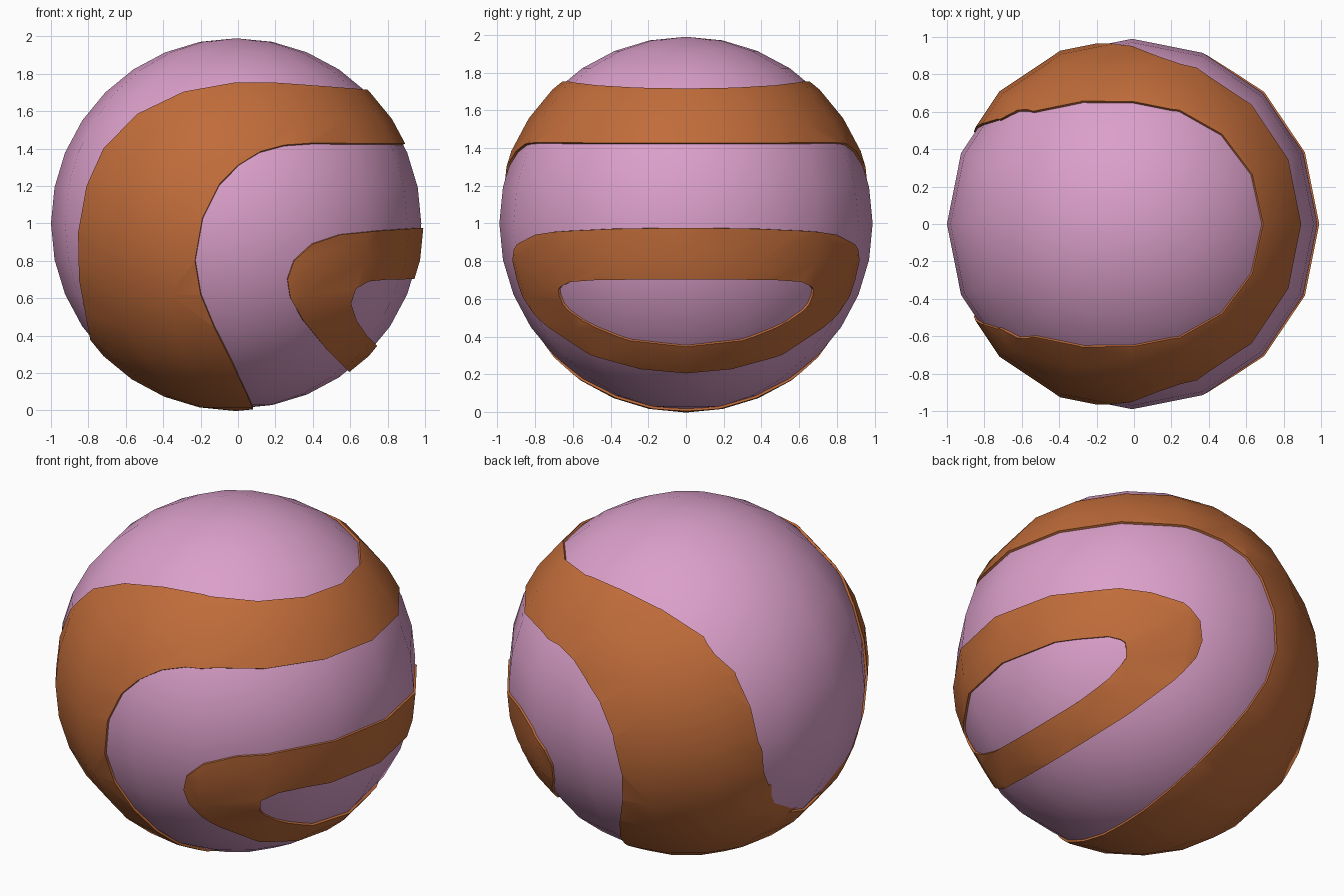
import bpy, bmesh, math
from mathutils import Vector

if "Cube" in bpy.data.objects:
    bpy.data.objects.remove(bpy.data.objects["Cube"])

CENTRE = Vector((-0.01, 0, 1.0))
BALL_R, BAND_R = 0.99, 1.003


def material(name, rgb):
    m = bpy.data.materials.new(name)
    m.diffuse_color = (*rgb, 1)
    m.use_nodes = True
    m.node_tree.nodes["Principled BSDF"].inputs["Base Color"].default_value = m.diffuse_color
    return m


PINK = material("pink", (0.71, 0.35, 0.59))
ORANGE = material("burnt orange", (0.53, 0.15, 0.042))


def add(name, bm, mat):
    me = bpy.data.meshes.new(name)
    bm.to_mesh(me)
    bm.free()
    me.materials.append(mat)
    ob = bpy.data.objects.new(name, me)
    bpy.context.collection.objects.link(ob)
    return ob


def sphere(name, radius, mat, inward=False):
    bm = bmesh.new()
    bmesh.ops.create_uvsphere(bm, u_segments=16, v_segments=16, radius=radius)
    bmesh.ops.translate(bm, verts=bm.verts, vec=CENTRE)
    if inward:
        bmesh.ops.reverse_faces(bm, faces=bm.faces)
    return add(name, bm, mat)


def smooth(ob):
    bpy.ops.object.select_all(action='DESELECT')
    ob.select_set(True)
    bpy.context.view_layer.objects.active = ob
    bpy.ops.object.shade_smooth_by_angle(angle=math.radians(40))


def band(name, outline):
    """Cut a strip of the sphere skin with a side profile, then thicken it."""
    bm = bmesh.new()
    f = bm.faces.new([bm.verts.new((x, -1.3, z)) for x, z in outline])
    ext = bmesh.ops.extrude_face_region(bm, geom=[f])["geom"]
    bmesh.ops.translate(bm, vec=(0, 2.6, 0),
                        verts=[g for g in ext if isinstance(g, bmesh.types.BMVert)])
    bmesh.ops.recalc_face_normals(bm, faces=bm.faces)
    cutter = add(name + "_cutter", bm, ORANGE)
    ob = sphere(name, BAND_R, ORANGE)
    mod = ob.modifiers.new("cut", 'BOOLEAN')
    mod.operation, mod.solver, mod.object = 'INTERSECT', 'EXACT', cutter
    bpy.context.view_layer.update()
    bm = bmesh.new()
    bm.from_object(ob, bpy.context.evaluated_depsgraph_get())
    ob.modifiers.clear()
    bpy.data.objects.remove(cutter)
    # keep only the faces lying on the sphere
    drop = []
    for f in bm.faces:
        r = f.calc_center_median() - CENTRE
        if r.length < 0.93 or f.normal.dot(r.normalized()) < 0.93:
            drop.append(f)
    bmesh.ops.delete(bm, geom=drop, context='FACES')
    bmesh.ops.remove_doubles(bm, verts=bm.verts, dist=0.002)
    bm.to_mesh(ob.data)
    bm.free()
    sol = ob.modifiers.new("thickness", 'SOLIDIFY')
    sol.thickness, sol.offset = 0.025, -1
    bpy.context.view_layer.objects.active = ob
    bpy.ops.object.modifier_apply(modifier=sol.name)
    smooth(ob)


# ball body, its skin facing inward
smooth(sphere("ball", BALL_R, PINK, inward=True))

# large loop: across the right side, down front and back, under the base
band("large_band", [
    (1.1, 1.715), (0.70, 1.715), (0.45, 1.735), (0.2, 1.753), (-0.02, 1.753),
    (-0.29, 1.705), (-0.54, 1.585), (-0.72, 1.4), (-0.81, 1.2), (-0.855, 0.95),
    (-0.85, 0.7), (-0.80, 0.43), (-0.79, 0.38), (-0.95, 0.25), (-0.9, -0.2),
    (0.13, -0.2), (0.08, 0.01), (0.05, 0.08), (-0.03, 0.25), (-0.13, 0.45),
    (-0.2, 0.62), (-0.23, 0.8), (-0.19, 1.03), (-0.1, 1.21), (0, 1.31),
    (0.12, 1.385), (0.25, 1.42), (0.4, 1.43), (1.1, 1.425)])

# small loop: a closed ring low on the right side
band("small_band", [
    (1.1, 0.98), (0.97, 0.975), (0.75, 0.96), (0.55, 0.94), (0.4, 0.89),
    (0.3, 0.80), (0.265, 0.7), (0.28, 0.6), (0.35, 0.48), (0.48, 0.32),
    (0.59, 0.21), (0.72, 0.07), (0.92, 0.2), (0.745, 0.345), (0.69, 0.4),
    (0.635, 0.48), (0.605, 0.57), (0.63, 0.65), (0.7, 0.69), (0.8, 0.7),
    (1.1, 0.705)])
